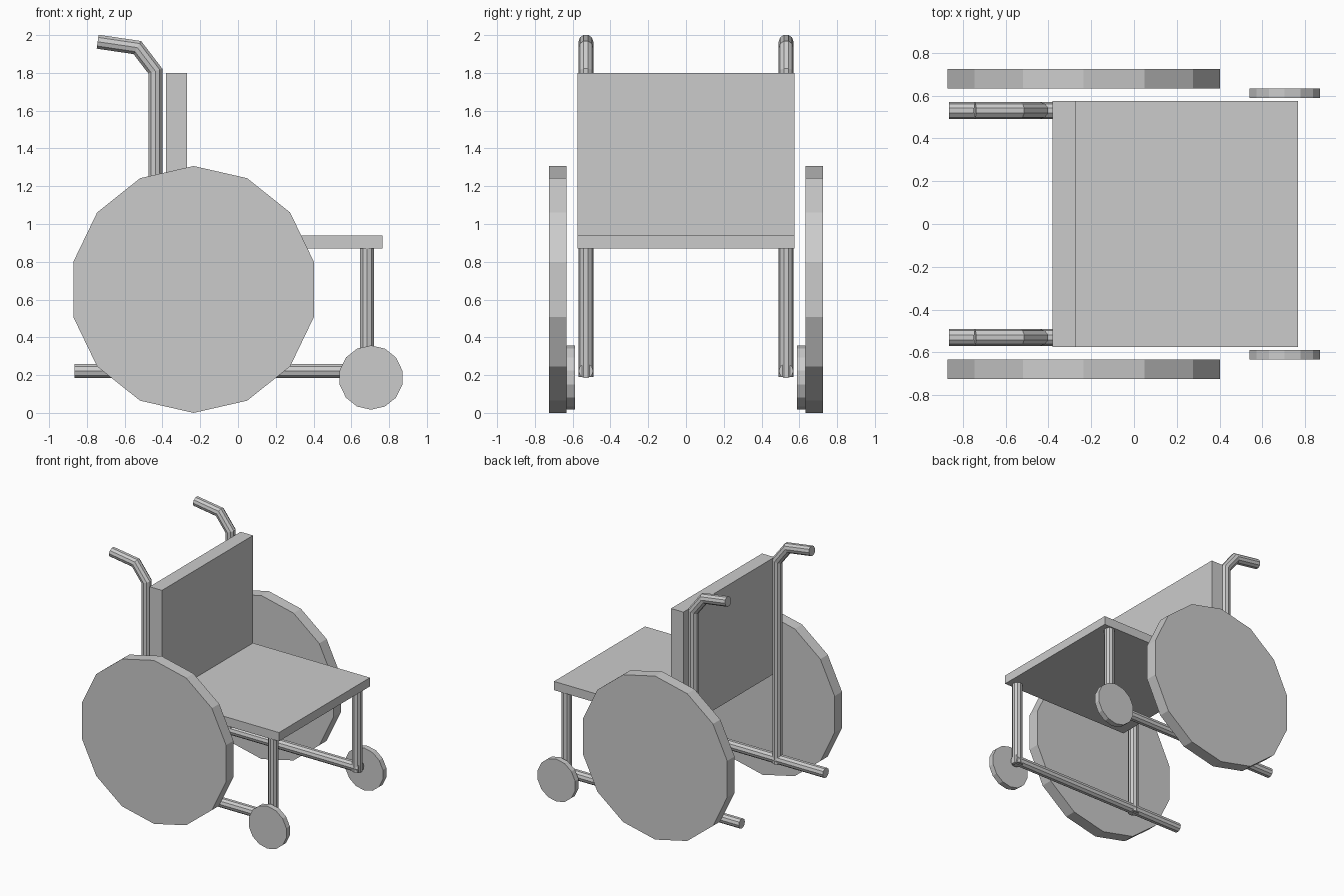
import bpy, bmesh, math
from mathutils import Vector

if "Cube" in bpy.data.objects:
    bpy.data.objects.remove(bpy.data.objects["Cube"])


def finish(name, bm, mirror=False):
    bmesh.ops.recalc_face_normals(bm, faces=bm.faces)
    me = bpy.data.meshes.new(name)
    bm.to_mesh(me)
    bm.free()
    ob = bpy.data.objects.new(name, me)
    bpy.context.collection.objects.link(ob)
    if mirror:
        mod = ob.modifiers.new("mirror_y", 'MIRROR')
        mod.use_axis = (False, True, False)
    return ob


def loft(name, rings, mirror=True):
    """Skin a list of equal-length point rings and cap both ends."""
    bm = bmesh.new()
    vs = [[bm.verts.new(p) for p in ring] for ring in rings]
    n = len(vs[0])
    for a, b in zip(vs, vs[1:]):
        for i in range(n):
            j = (i + 1) % n
            bm.faces.new((a[i], a[j], b[j], b[i]))
    bm.faces.new(vs[0])
    bm.faces.new(vs[-1])
    return finish(name, bm, mirror)


def box(name, x, y, z):
    loft(name, [[(x[0], y[0], h), (x[1], y[0], h), (x[1], y[1], h), (x[0], y[1], h)]
                for h in z], mirror=False)


def wheel(name, x, z, r, y0, y1, sides=14):
    angles = [2 * math.pi * i / sides for i in range(sides)]
    loft(name, [[(x + r * math.sin(a), y, z + r * math.cos(a)) for a in angles]
                for y in (y0, y1)])


def tube(name, path, y=-0.53, r=0.039, sides=10):
    """Sweep a round section along an x/z path with mitred bends."""
    pts = [Vector(p) for p in path]
    dirs = [(b - a).normalized() for a, b in zip(pts, pts[1:])]
    rings = []
    for i, p in enumerate(pts):
        d0, d1 = dirs[max(i - 1, 0)], dirs[min(i, len(dirs) - 1)]
        t = (d0 + d1).normalized()
        side = Vector((-t.y, t.x)) / t.dot(d0)
        ring = []
        for k in range(sides):
            a = 2 * math.pi * k / sides
            q = p + side * (r * math.sin(a))
            ring.append((q.x, y + r * math.cos(a), q.y))
        rings.append(ring)
    loft(name, rings)


# Seat and backrest panels
box("seat", (-0.38, 0.765), (-0.575, 0.575), (0.87, 0.94))
box("backrest", (-0.38, -0.27), (-0.575, 0.575), (0.94, 1.80))

# Large rear wheels and small front casters
wheel("rear_wheels", -0.235, 0.6535, 0.6535, -0.725, -0.632)
wheel("front_casters", 0.704, 0.187, 0.17, -0.632, -0.588)

# Tubular frame: rear posts bending into push handles, bottom rails, front posts
tube("rear_posts_with_handles",
     [(-0.438, 0.19), (-0.438, 1.81), (-0.533, 1.934), (-0.743, 1.965)])
tube("bottom_rails", [(-0.865, 0.222), (0.715, 0.222)])
tube("front_posts", [(0.684, 0.19), (0.684, 0.87)])
